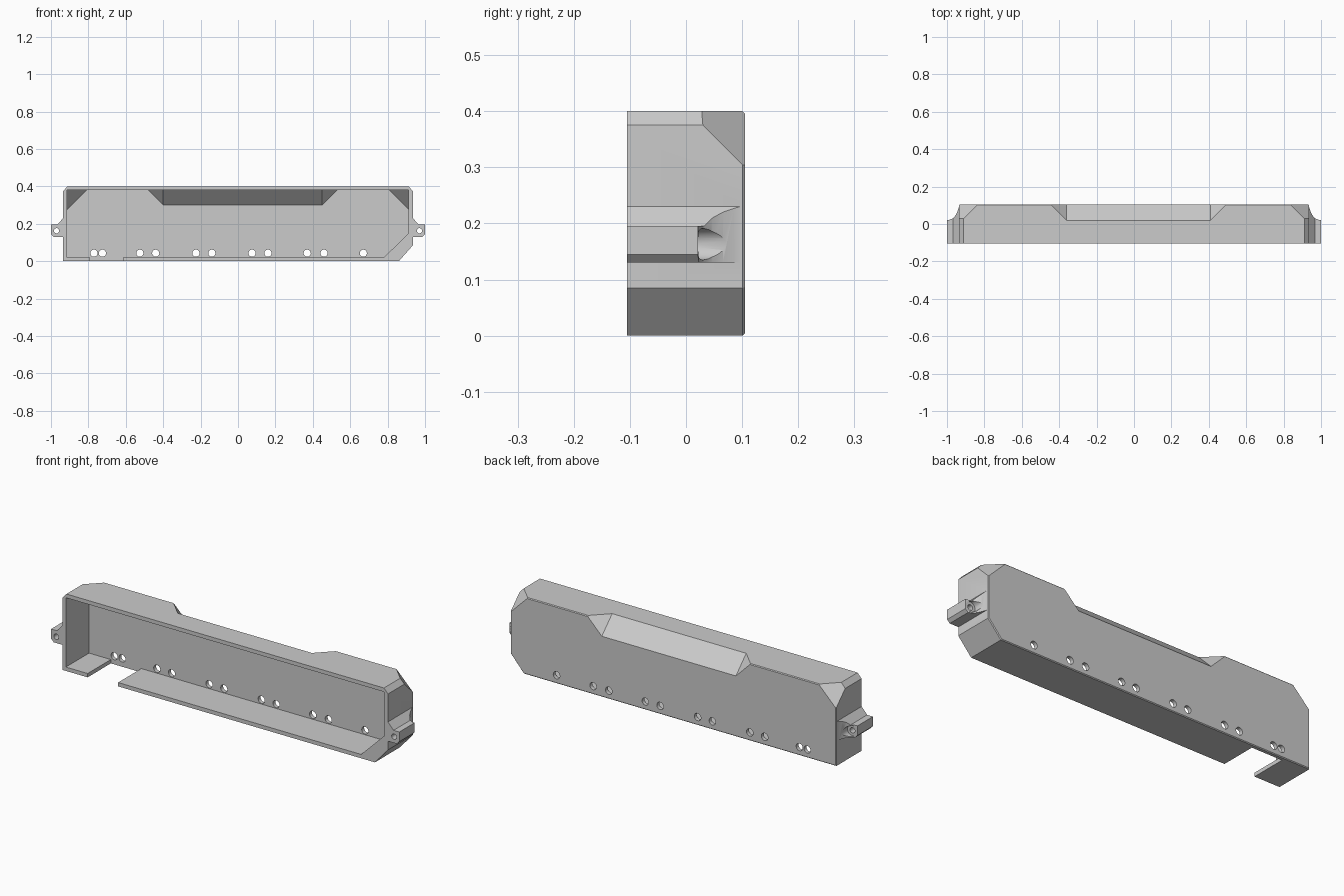
import bpy, bmesh, math
from mathutils import Vector

if "Cube" in bpy.data.objects:
    bpy.data.objects.remove(bpy.data.objects["Cube"])

grey = bpy.data.materials.new("plain grey")
grey.use_nodes = True
grey.diffuse_color = (0.6, 0.6, 0.6, 1)
grey.node_tree.nodes["Principled BSDF"].inputs["Base Color"].default_value = (0.6, 0.6, 0.6, 1)


def finish(name, bm):
    bmesh.ops.recalc_face_normals(bm, faces=bm.faces)
    mesh = bpy.data.meshes.new(name)
    bm.to_mesh(mesh)
    bm.free()
    mesh.materials.append(grey)
    obj = bpy.data.objects.new(name, mesh)
    bpy.context.collection.objects.link(obj)
    return obj


def prism(points, start, end, axis="y"):
    """Extrude an outline: (x, z) along y, or (x, y) along z."""
    bm = bmesh.new()
    put = (lambda a, b, h: (a, h, b)) if axis == "y" else (lambda a, b, h: (a, b, h))
    face = bm.faces.new([bm.verts.new(put(a, b, start)) for a, b in points])
    new = bmesh.ops.extrude_face_region(bm, geom=[face])["geom"]
    step = Vector(put(0, 0, end - start))
    bmesh.ops.translate(bm, verts=[v for v in new if isinstance(v, bmesh.types.BMVert)], vec=step)
    bmesh.ops.recalc_face_normals(bm, faces=bm.faces)
    return bm


def cut_corners(bm, reach):
    """Slice both upper back corners with equal-slope planes."""
    for side in (1, -1):
        cut = bmesh.ops.bisect_plane(bm, geom=bm.verts[:] + bm.edges[:] + bm.faces[:],
                                     plane_co=(side * reach, 0, 0), plane_no=(side, 1, 1),
                                     clear_outer=True)["geom_cut"]
        bmesh.ops.contextual_create(bm, geom=[e for e in cut if isinstance(e, bmesh.types.BMEdge)])


def combine(obj, other, operation="DIFFERENCE"):
    mod = obj.modifiers.new(operation, "BOOLEAN")
    mod.object, mod.operation, mod.solver = other, operation, "EXACT"
    bpy.context.view_layer.objects.active = obj
    bpy.ops.object.modifier_apply(modifier=mod.name)
    bpy.data.objects.remove(other)


def notch(depth, left, right):
    """Sloped recess with slanted ends along the upper back edge."""
    bm = bmesh.new()
    for rise in (0, 0.2):
        for x in (left - rise, right + rise):
            for run in (-0.7, 0.2):
                d = depth + rise
                bm.verts.new((x, (d + run) / 2, (d - run) / 2))
    bmesh.ops.convex_hull(bm, input=bm.verts)
    return finish("notch_cutter", bm)


def drill(x, z, radius, start, end):
    ring = [(x + radius * math.cos(i * math.tau / 32), z + radius * math.sin(i * math.tau / 32))
            for i in range(32)]
    return finish("drill_cutter", prism(ring, start, end))


# Outer shell with one clipped lower corner and a fine chamfer round the back
FRONT, BACK = -0.105, 0.105
bm = prism([(-0.935, 0), (0.86, 0), (0.935, 0.085), (0.935, 0.375),
            (0.912, 0.4), (-0.912, 0.4), (-0.935, 0.375)], FRONT, BACK)
rim = [e for e in bm.edges if all(v.co.y > BACK - 0.001 for v in e.verts)]
bmesh.ops.bevel(bm, geom=rim, offset=0.004, segments=1, affect="EDGES")
cut_corners(bm, 1.34)
housing = finish("housing", bm)
combine(housing, notch(0.42, -0.36, 0.41))

# Hollow that follows the outside, open at the front
bm = prism([(-0.915, 0.02), (0.78, 0.02), (0.912, 0.15), (0.912, 0.38), (-0.915, 0.38)],
           FRONT - 0.05, 0.085)
cut_corners(bm, 1.275)
hollow = finish("hollow_cutter", bm)
combine(hollow, notch(0.385, -0.4, 0.45))
combine(housing, hollow)

# Gap in the floor
combine(housing, finish("floor_gap_cutter", prism(
    [(-0.79, -0.05), (-0.615, -0.05), (-0.615, 0.03), (-0.79, 0.03)], FRONT - 0.05, 0.085)))

# Row of holes through the back wall
for x in (-0.77, -0.725, -0.525, -0.44, -0.225, -0.14, 0.075, 0.16, 0.37, 0.46, 0.67):
    combine(housing, drill(x, 0.043, 0.019, 0.03, 0.2))

# Flared screw ears on both ends
section = [(0.92, 0.13), (0.985, 0.13), (1, 0.145), (1, 0.195), (0.967, 0.195),
           (0.935, 0.23), (0.92, 0.23)]
plan = [(0.91, -0.105), (1.01, -0.105), (1.01, 0.02), (0.985, 0.023), (0.968, 0.031),
        (0.954, 0.046), (0.944, 0.066), (0.938, 0.085), (0.934, 0.1), (0.91, 0.1)]
for side in (1, -1):
    ear = finish("screw_ear", prism([(side * x, z) for x, z in section], FRONT, BACK))
    flare = finish("flare_cutter", prism([(side * x, y) for x, y in plan], 0, 0.4, "z"))
    combine(ear, flare, "INTERSECT")
    combine(ear, drill(side * 0.97, 0.163, 0.014, -0.2, 0.2))
    combine(ear, drill(side * 0.97, 0.163, 0.028, 0.02, 0.2))
    combine(housing, ear, "UNION")

bpy.ops.object.select_all(action="DESELECT")
housing.select_set(True)
bpy.context.view_layer.objects.active = housing
bpy.ops.object.shade_smooth_by_angle(angle=math.radians(25))
